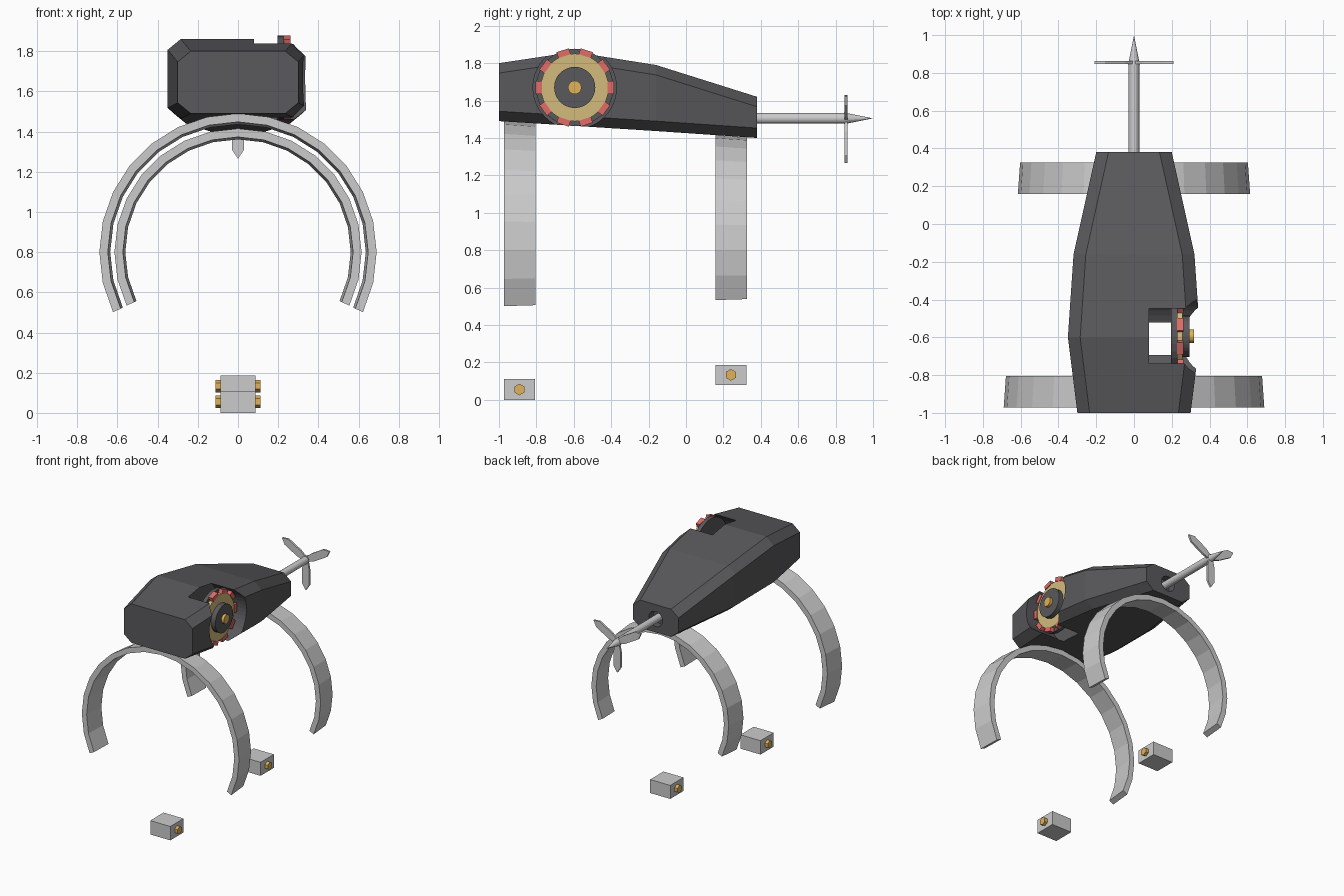
import bpy, bmesh
from math import sin, cos, pi, radians
from mathutils import Matrix, Vector

if "Cube" in bpy.data.objects:
    bpy.data.objects.remove(bpy.data.objects["Cube"])


def material(name, rgb):
    m = bpy.data.materials.new(name)
    m.diffuse_color = (*rgb, 1)
    m.use_nodes = True
    m.node_tree.nodes["Principled BSDF"].inputs["Base Color"].default_value = m.diffuse_color
    return m


DARK = material("dark_shell", (0.10, 0.098, 0.105))
BRASS = material("brass", (0.65, 0.5, 0.2))
ORANGE = material("hub_orange", (0.75, 0.45, 0.1))
RED = material("red", (0.75, 0.15, 0.14))


def finish(name, bm, mat=None):
    bmesh.ops.recalc_face_normals(bm, faces=bm.faces)
    me = bpy.data.meshes.new(name)
    bm.to_mesh(me)
    bm.free()
    ob = bpy.data.objects.new(name, me)
    bpy.context.collection.objects.link(ob)
    if mat:
        me.materials.append(mat)
    return ob


def loft(name, rings, mat=None, closed=False):
    """Bridge equal-length rings of points; cap the ends unless closed."""
    bm = bmesh.new()
    vs = [[bm.verts.new(p) for p in r] for r in rings]
    n = len(vs[0])
    for a, b in zip(vs, vs[1:] + (vs[:1] if closed else [])):
        for i in range(n):
            bm.faces.new((a[i], a[(i + 1) % n], b[(i + 1) % n], b[i]))
    if not closed:
        bm.faces.new(vs[0])
        bm.faces.new(vs[-1])
    return finish(name, bm, mat)


def rod(name, axis, start, end, centre, r1, mat=None, sides=32, r2=None):
    """Cylinder or cone along 'x' or 'y'; centre holds the other two coordinates."""
    bm = bmesh.new()
    bmesh.ops.create_cone(bm, cap_ends=True, segments=sides, radius1=r1,
                          radius2=r1 if r2 is None else r2, depth=end - start)
    mid = (start + end) / 2
    if axis == 'x':
        turn, pos = Matrix.Rotation(pi / 2, 4, 'Y'), (mid, *centre)
        turn = turn @ Matrix.Rotation(pi / 2, 4, 'Z')
    else:
        turn, pos = Matrix.Rotation(-pi / 2, 4, 'X'), (centre[0], mid, centre[1])
    bmesh.ops.transform(bm, matrix=Matrix.Translation(pos) @ turn, verts=bm.verts)
    return finish(name, bm, mat)


def box(name, lo, hi, mat=None, matrix=Matrix()):
    bm = bmesh.new()
    bmesh.ops.create_cube(bm, size=1)
    for v in bm.verts:
        v.co = matrix @ Vector([l + (c + 0.5) * (h - l) for l, h, c in zip(lo, hi, v.co)])
    return finish(name, bm, mat)


# Chamfered shell: y, half width, bottom, top
def section(y, w, b, t, cx=0.065, cz=0.053):
    right = [(w - cx, b), (w, b + cz), (w, t - cz), (w - cx, t)]
    return [(x, y, z) for x, z in right + [(-x, z) for x, z in reversed(right)]]


body = loft("body_shell", [section(*s) for s in (
    (-1.0, 0.30, 1.49, 1.80), (-0.6, 0.35, 1.465, 1.86),
    (-0.16, 0.32, 1.437, 1.79), (0.38, 0.20, 1.40, 1.62))], DARK)

# Wheel well and shaft recess cut from the shell
WY, WZ, SZ = -0.595, 1.67, 1.505
cutters = [rod("wheel_well_cutter", 'x', 0.08, 0.5, (WY, WZ), 0.223, DARK, 48),
           rod("shaft_recess_cutter", 'y', 0.32, 0.5, (0, SZ), 0.06, DARK, 20)]
for c in cutters:
    c.hide_render = True
    c.hide_set(True)
    mod = body.modifiers.new(c.name, 'BOOLEAN')
    mod.operation, mod.object, mod.solver = 'DIFFERENCE', c, 'EXACT'
bpy.context.view_layer.objects.active = body
for c in cutters:
    bpy.ops.object.modifier_apply(modifier=c.name)
    bpy.data.objects.remove(c)

# Layered side wheel
for name, x0, x1, r, mat in (
        ("wheel_back_disc", 0.197, 0.229, 0.207, DARK),
        ("wheel_brass_ring", 0.225, 0.257, 0.181, BRASS),
        ("wheel_inner_disc", 0.25, 0.295, 0.11, DARK),
        ("wheel_hub", 0.28, 0.317, 0.036, ORANGE)):
    rod(name, 'x', x0, x1, (WY, WZ), r, mat)
for i in range(10):
    spin = Matrix.Translation((0, WY, WZ)) @ Matrix.Rotation(i * pi / 5, 4, 'X')
    box(f"wheel_red_block_{i}", (0.227, 0.176, -0.034), (0.262, 0.209, 0.034), RED, spin)

# Open clamp hoops, slightly tapered to follow the sloping belly
for name, y0, y1, r in (("front_hoop", -0.972, -0.805, 0.69),
                        ("rear_hoop", 0.158, 0.325, 0.615)):
    rings = []
    for i in range(19):
        a = radians(-25.7 + i * 231.4 / 18)
        rings.append([(q * cos(a), y, 0.80 + q * sin(a)) for q, y in (
            (r, y0), (r - 0.012, y1), (r - 0.054, y1), (r - 0.042, y0))])
    loft(name, rings)

# Clamp blocks with a hex bolt on each side
for name, y0, z0, z1 in (("front_block", -0.974, 0.0, 0.11),
                         ("rear_block", 0.157, 0.08, 0.187)):
    y1 = y0 + 0.166
    box(name, (-0.088, y0, z0), (0.088, y1, z1))
    for side, x0 in (("left", -0.113), ("right", 0.083)):
        rod(f"{name}_bolt_{side}", 'x', x0, x0 + 0.03,
            ((y0 + y1) / 2, (z0 + z1) / 2), 0.031, ORANGE, 6)

# Propeller shaft, nose cone and three pointed blades
rod("propeller_shaft", 'y', 0.31, 0.86, (0, SZ), 0.028, sides=16)
rod("propeller_cone", 'y', 0.845, 1.0, (0, SZ), 0.031, sides=16, r2=0)
outline = [(-0.016, 0.0), (-0.03, 0.07), (-0.03, 0.195), (0.0, 0.24),
           (0.03, 0.195), (0.03, 0.07), (0.016, 0.0)]
for i in range(3):
    a = pi + i * 2 * pi / 3
    loft(f"propeller_blade_{i}", [
        [(x * cos(a) + z * sin(a), y, SZ - x * sin(a) + z * cos(a)) for x, z in outline]
        for y in (0.848, 0.863)])
